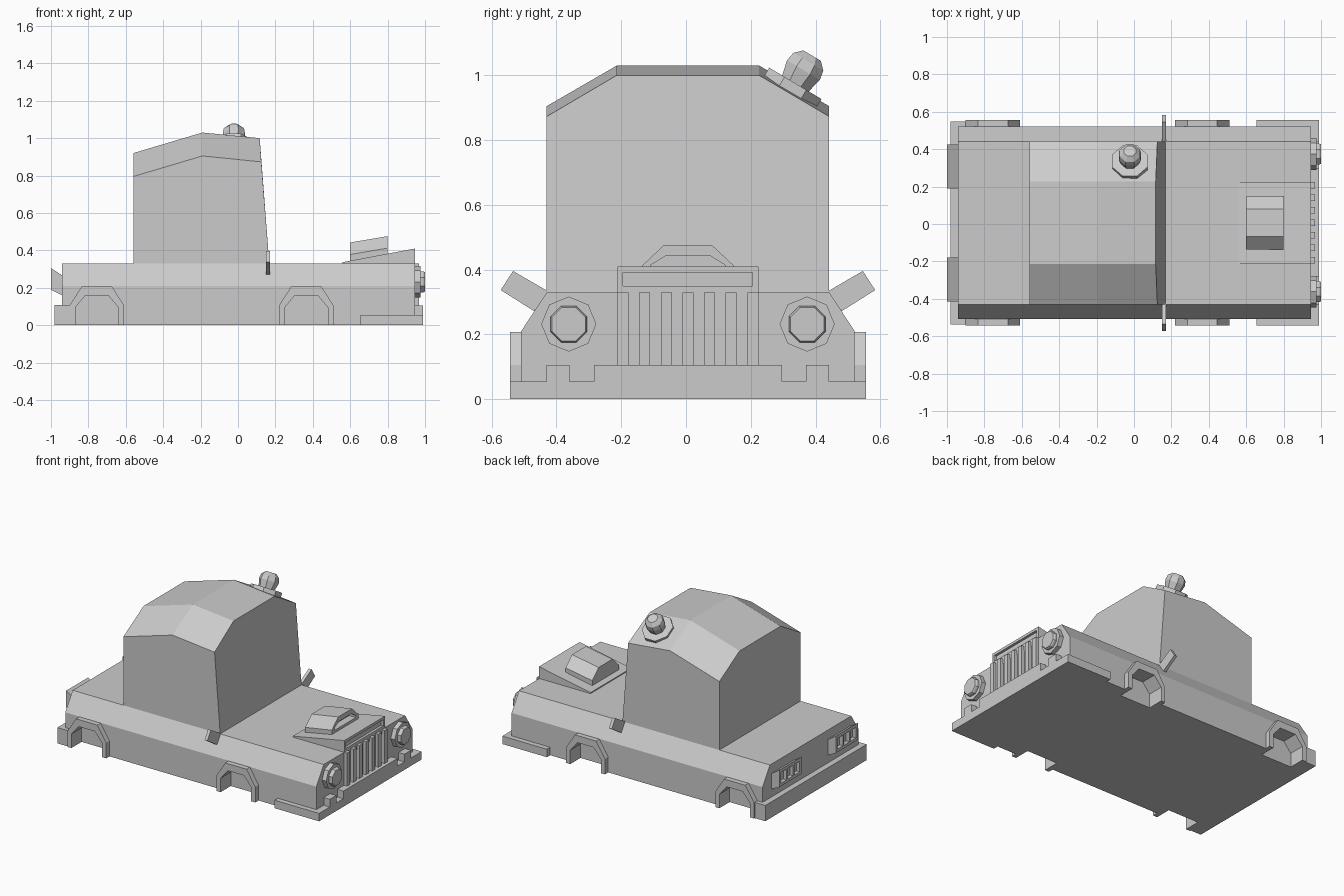
import bpy, bmesh, math
from mathutils import Matrix, Vector

if "Cube" in bpy.data.objects:
    bpy.data.objects.remove(bpy.data.objects["Cube"])

C = 0.006  # centre line of the car in y


def finish(name, bm):
    bmesh.ops.recalc_face_normals(bm, faces=bm.faces)
    me = bpy.data.meshes.new(name)
    bm.to_mesh(me)
    bm.free()
    ob = bpy.data.objects.new(name, me)
    bpy.context.scene.collection.objects.link(ob)
    return ob


def loft(name, rings):
    """Skin a list of equal-length rings and cap both ends."""
    bm = bmesh.new()
    vs = [[bm.verts.new(p) for p in r] for r in rings]
    n = len(rings[0])
    for a, b in zip(vs, vs[1:]):
        for i in range(n):
            j = (i + 1) % n
            bm.faces.new((a[i], a[j], b[j], b[i]))
    bm.faces.new(vs[0])
    bm.faces.new(vs[-1])
    return finish(name, bm)


def prism_x(name, yz, x0, x1):
    return loft(name, [[(x, C + y, z) for y, z in yz] for x in (x0, x1)])


def prism_y(name, xz, y0, y1):
    return loft(name, [[(x, C + y, z) for x, z in xz] for y in (y0, y1)])


def box(name, x0, x1, y0, y1, z0, z1):
    return prism_x(name, [(y0, z0), (y1, z0), (y1, z1), (y0, z1)], x0, x1)


def sym(half):
    """Mirror a half profile (y, z) to both sides."""
    return half + [(-y, z) for y, z in reversed(half)]


def cut(ob, cutter):
    m = ob.modifiers.new("cut", 'BOOLEAN')
    m.operation = 'DIFFERENCE'
    m.solver = 'EXACT'
    m.object = cutter
    cutter.hide_render = True
    cutter.hide_set(True)


def lathe(name, profile, origin, axis, twist=0):
    """Eight-sided turned part: profile of (radius, distance along axis)."""
    rot = Vector((0, 0, 1)).rotation_difference(Vector(axis)).to_matrix().to_4x4()
    mat = Matrix.Translation(origin) @ rot
    ang = [math.pi / 4 * i + twist for i in range(8)]
    return loft(name, [[mat @ Vector((r * math.cos(a), r * math.sin(a), d)) for a in ang]
                       for r, d in profile])


# Lower body with sloped shoulders
body = prism_x("body", sym([(0.515, 0), (0.515, 0.21), (0.436, 0.33)]), -0.94, 0.945)

# Wheel wells and arches
for x, end in ((-0.755, "rear"), (0.365, "front")):
    outer = [(-0.146, 0), (-0.146, 0.105), (-0.08, 0.208), (0.08, 0.208), (0.146, 0.105), (0.146, 0)]
    inner = [(0.115, 0), (0.115, 0.095), (0.06, 0.16), (-0.06, 0.16), (-0.115, 0.095), (-0.115, 0)]
    ring = [(x + a, z) for a, z in outer + inner]
    well = [(x + a, z if z else -0.05) for a, z in inner]
    for s, side in ((-1, "left"), (1, "right")):
        cut(body, prism_y(f"well_cutter_{end}_{side}", well, s * 0.44, s * 0.7))
        prism_y(f"wheel_arch_{end}_{side}", ring, s * 0.45, s * 0.55)

# Cab, lofted along x; each station has base x, top x, eave z, roof z
rings = []
for xb, xe, xt, ze, zt in ((-0.56, -0.56, -0.56, 0.795, 0.92),
                           (-0.19, -0.19, -0.19, 0.905, 1.03),
                           (0.168, 0.125, 0.116, 0.873, 1.0)):
    half = [(xb, 0.436, 0.32), (xe, 0.436, ze), (xt, 0.22, zt)]
    rings.append([(x, C + y, z) for x, y, z in half] +
                 [(x, C - y, z) for x, y, z in reversed(half)])
loft("cab", rings)

# Raised hood with a slot above the grille
hood = prism_y("hood", [(0.56, 0.30), (0.947, 0.30), (0.947, 0.41), (0.56, 0.337)], -0.218, 0.218)
cut(hood, box("hood_slot_cutter", 0.93, 1.0, -0.2, 0.2, 0.35, 0.392))

# Hood scoop with an open mouth
scoop_rings = []
for x, dz in ((0.60, 0), (0.80, 0.034)):
    half = [(0.142, 0.335), (0.142, 0.378 + dz), (0.074, 0.442 + dz)]
    scoop_rings.append([(x, C + y, z) for y, z in sym(half)])
scoop = loft("hood_scoop", scoop_rings)
cut(scoop, prism_x("scoop_cutter", sym([(0.115, 0.40), (0.115, 0.414), (0.068, 0.443)]), 0.75, 0.9))

# Grille bars
for i in range(7):
    y = (i - 3) * 0.0668
    box(f"grille_bar_{i + 1}", 0.94, 0.967, y - 0.017, y + 0.017, 0.09, 0.33)

# Headlights: octagonal rim and a smaller lens
for s, side in ((-1, "left"), (1, "right")):
    o = (0.94, C + s * 0.368, 0.232)
    lathe(f"headlight_rim_{side}", [(0.085, 0), (0.085, 0.035)], o, (1, 0, 0))
    lathe(f"headlight_lens_{side}", [(0.061, 0.03), (0.061, 0.05), (0.056, 0.06)], o, (1, 0, 0),
          math.pi / 8)

# Front bumper: low wraparound tray and a notched front lip
box("front_bumper_tray", 0.655, 0.945, -0.55, 0.55, 0, 0.054)
prism_x("front_bumper", sym([(0.55, 0), (0.55, 0.054), (0.436, 0.054), (0.436, 0.106), (0.365, 0.106),
                             (0.365, 0.054), (0.29, 0.054), (0.29, 0.106)]), 0.945, 0.99)

# Rear bumper
box("rear_bumper", -0.98, -0.90, -0.543, 0.543, 0, 0.107)

# Tail lights: slanted housings with recessed cells
for s, side in ((-1, "left"), (1, "right")):
    y = s * 0.302
    lamp = prism_y(f"tail_light_{side}", [(-0.93, 0.155), (-0.93, 0.26), (-1.0, 0.305), (-1.0, 0.19)],
                   y - 0.118, y + 0.118)
    for k in (-1, 0, 1):
        yc = y + k * 0.07
        cut(lamp, box(f"tail_cell_cutter_{side}_{k + 2}", -1.05, -0.975, yc - 0.029, yc + 0.029,
                      0.21, 0.283))

# Side mirrors
for s, side in ((-1, "left"), (1, "right")):
    prism_x(f"mirror_{side}", [(s * 0.578, 0.337), (s * 0.54, 0.396), (s * 0.43, 0.332),
                               (s * 0.475, 0.272)], 0.149, 0.17)

# Roof beacon on the sloped side of the roof
n = Vector((0, 0.515, 0.857))
o = Vector((-0.022, 0.324, 0.952))
lathe("beacon_base", [(0.102, -0.02), (0.102, 0.027)], o, n, math.pi / 8)
lathe("beacon_dome", [(0.05, 0.02), (0.064, 0.075), (0.058, 0.105), (0.034, 0.127)], o, n, math.pi / 8)
